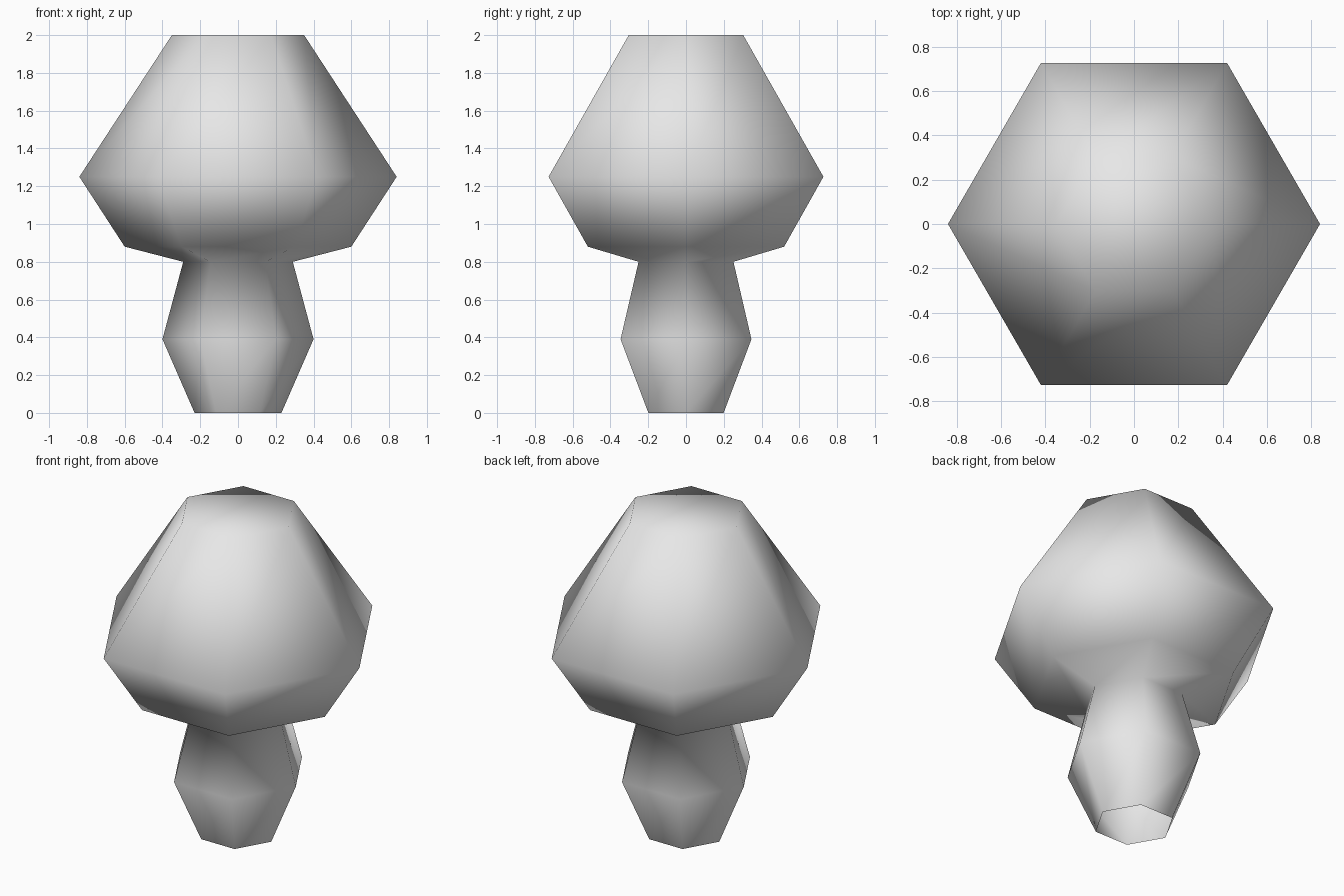
import bpy, bmesh, math

if "Cube" in bpy.data.objects:
    bpy.data.objects.remove(bpy.data.objects["Cube"])

SIDES = 6
# (radius, height) rings from the foot of the stem up to the top of the cap
PROFILE = [(0.23, 0.0), (0.40, 0.39), (0.29, 0.80),
           (0.60, 0.88), (0.84, 1.25), (0.35, 2.0)]

grey = bpy.data.materials.new("plain_grey")
grey.diffuse_color = (0.8, 0.8, 0.8, 1.0)
grey.use_nodes = True
grey.node_tree.nodes["Principled BSDF"].inputs["Base Color"].default_value = grey.diffuse_color


def ring(bm, radius, z):
    step = 2 * math.pi / SIDES
    return [bm.verts.new((radius * math.cos(i * step), radius * math.sin(i * step), z))
            for i in range(SIDES)]


# Mushroom: one continuous six-sided shell, open under the stem
bm = bmesh.new()
rings = [ring(bm, r, z) for r, z in PROFILE]
for low, high in zip(rings, rings[1:]):
    for i in range(SIDES):
        j = (i + 1) % SIDES
        bm.faces.new((low[i], low[j], high[j], high[i]))

# Flat top of the cap
bm.faces.new(rings[-1])

# Soft shading over the whole shell
for face in bm.faces:
    face.smooth = True

mesh = bpy.data.meshes.new("mushroom")
bm.to_mesh(mesh)
bm.free()
mesh.materials.append(grey)
mushroom = bpy.data.objects.new("mushroom", mesh)
bpy.context.collection.objects.link(mushroom)
